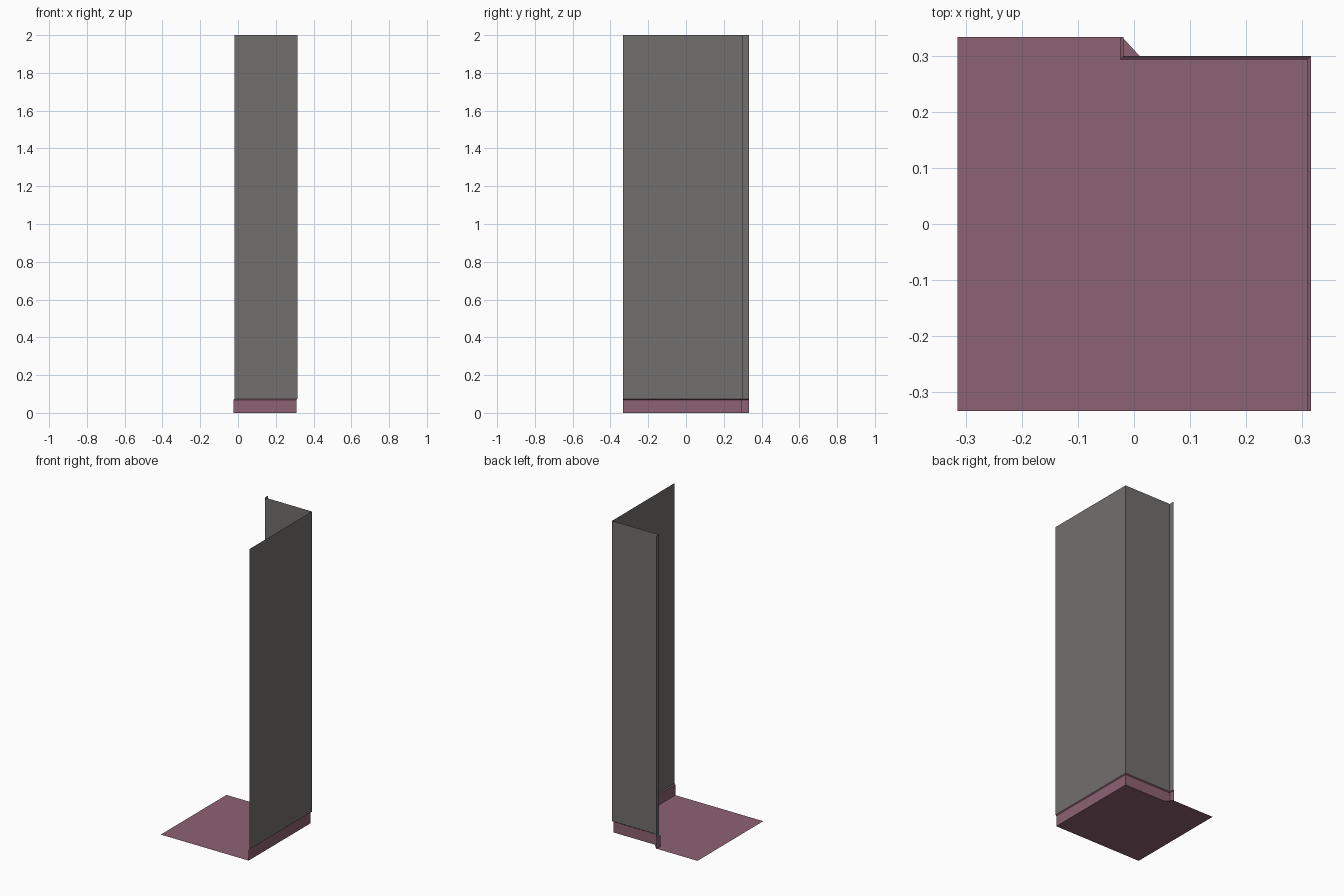
import bpy

if "Cube" in bpy.data.objects:
    bpy.data.objects.remove(bpy.data.objects["Cube"])

FRONT, BACK = -0.333, 0.333
TOP = 2.0


def material(name, rgb):
    m = bpy.data.materials.new(name)
    m.diffuse_color = (*rgb, 1)
    m.use_nodes = True
    m.node_tree.nodes["Principled BSDF"].inputs["Base Color"].default_value = m.diffuse_color
    return m


def mesh_object(name, verts, faces, mat):
    me = bpy.data.meshes.new(name)
    me.from_pydata(verts, [], faces)
    me.materials.append(mat)
    ob = bpy.data.objects.new(name, me)
    bpy.context.collection.objects.link(ob)
    return ob


def corner_path(inset):
    """Plan of the room corner: right wall, back wall, short return."""
    return [(0.315 - inset, FRONT), (0.315 - inset, 0.299 - inset),
            (-0.019 - inset, 0.299 - inset), (-0.019 - inset, BACK)]


def sweep(name, profile, mat):
    """Sweep (inset, height) points along the corner; faces point into the room."""
    verts, faces = [], []
    for inset, z in profile:
        verts += [(x, y, z) for x, y in corner_path(inset)]
    for r in range(len(profile) - 1):
        for i in range(3):
            a, b = r * 4 + i, r * 4 + i + 1
            faces.append((b, a, a + 4, b + 4))
    return mesh_object(name, verts, faces, mat)


grey = material("wall grey", (0.165, 0.161, 0.153))
plum = material("dusty plum", (0.27, 0.122, 0.168))

INSET = 0.006

# walls: thin sheet above the skirting
sweep("walls", [(0, 0.074), (0, TOP)], grey)

# skirting board: upright face with a small sloped ledge back to the wall
sweep("skirting_board", [(INSET, 0), (INSET, 0.069), (0, 0.074)], plum)

# floor: sheet with a chamfered notch at the back
right = 0.315 - INSET
back = 0.299 - INSET
outline = [(-0.315, FRONT), (right, FRONT), (right, back),
           (0.016, back), (-0.021, BACK), (-0.315, BACK)]
mesh_object("floor", [(x, y, 0) for x, y in outline],
            [tuple(range(len(outline)))], plum)
